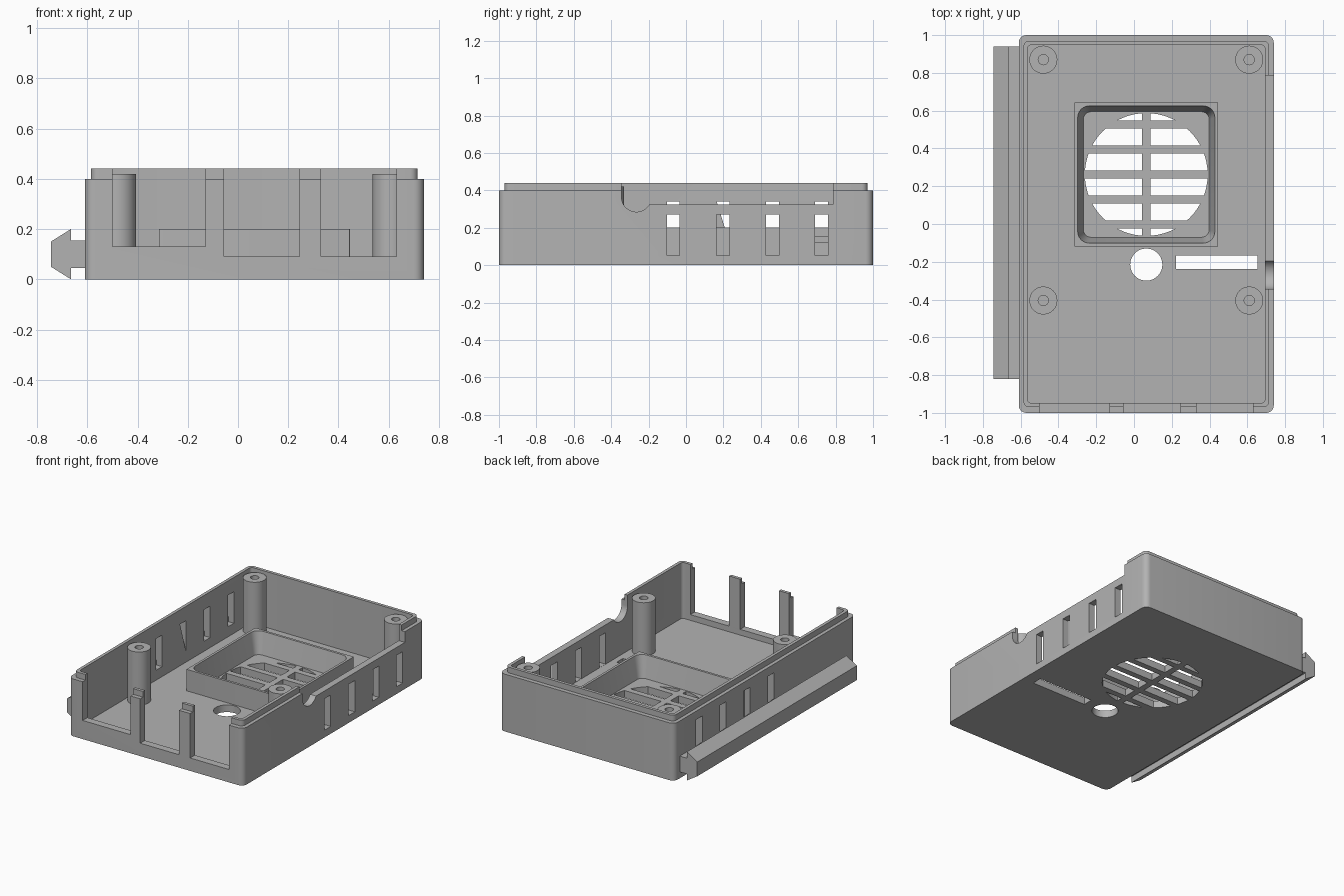
import bpy, bmesh, math

if "Cube" in bpy.data.objects:
    bpy.data.objects.remove(bpy.data.objects["Cube"], do_unlink=True)

grey = bpy.data.materials.new("matte grey plastic")
grey.use_nodes = True
colour = (0.45, 0.45, 0.45, 1)
grey.diffuse_color = colour
grey.node_tree.nodes["Principled BSDF"].inputs["Base Color"].default_value = colour


def make(name, bm):
    bmesh.ops.recalc_face_normals(bm, faces=bm.faces)
    mesh = bpy.data.meshes.new(name)
    bm.to_mesh(mesh)
    bm.free()
    mesh.materials.append(grey)
    ob = bpy.data.objects.new(name, mesh)
    bpy.context.collection.objects.link(ob)
    return ob


def loft(name, rings, closed=False):
    """Skin rings of equal length; cap the ends, or join last to first."""
    bm = bmesh.new()
    loops = [[bm.verts.new(p) for p in ring] for ring in rings]
    pairs = list(zip(loops, loops[1:]))
    if closed:
        pairs.append((loops[-1], loops[0]))
    else:
        bm.faces.new(loops[0])
        bm.faces.new(loops[-1])
    for a, b in pairs:
        for i in range(len(a)):
            j = (i + 1) % len(a)
            bm.faces.new((a[i], a[j], b[j], b[i]))
    return make(name, bm)


def rounded(cx, cy, hx, hy, r, z, seg=6):
    pts = []
    for k, (sx, sy) in enumerate(((1, 1), (-1, 1), (-1, -1), (1, -1))):
        for i in range(seg + 1):
            a = (k + i / seg) * math.pi / 2
            pts.append((cx + sx * (hx - r) + r * math.cos(a),
                        cy + sy * (hy - r) + r * math.sin(a), z))
    return pts


def circle(cx, cy, r, z, n=48):
    return [(cx + r * math.cos(2 * math.pi * i / n),
             cy + r * math.sin(2 * math.pi * i / n), z) for i in range(n)]


def box(name, x, y, z):
    return loft(name, [[(x[0], y[0], h), (x[1], y[0], h),
                        (x[1], y[1], h), (x[0], y[1], h)] for h in z])


def cut(target, cutter):
    mod = target.modifiers.new("cut", "BOOLEAN")
    mod.operation, mod.solver, mod.object = "DIFFERENCE", "EXACT", cutter
    bpy.context.view_layer.objects.active = target
    bpy.ops.object.modifier_apply(modifier=mod.name)
    bpy.data.objects.remove(cutter, do_unlink=True)


FLOOR = 0.05
CX = 0.065

# Tray with stepped lip
tray = loft("case_tray", [
    rounded(CX, 0, 0.675, 1.0, 0.04, 0),
    rounded(CX, 0, 0.675, 1.0, 0.04, 0.4),
    rounded(CX, 0, 0.65, 0.97, 0.03, 0.4),
    rounded(CX, 0, 0.65, 0.97, 0.03, 0.44),
    rounded(CX, 0, 0.628, 0.948, 0.02, 0.44),
    rounded(CX, 0, 0.628, 0.948, 0.02, FLOOR)])

# Front port openings
for x0, x1, z0 in ((-0.5, -0.13, 0.13), (-0.055, 0.245, 0.09), (0.33, 0.63, 0.09)):
    cut(tray, box("port_cutter", (x0, x1), (-1.1, -0.9), (z0, 0.6)))

# Side vents, higher on the rail side
for y in (-0.068, 0.198, 0.463, 0.725):
    for x, z in (((0.67, 0.8), (FLOOR + 0.001, 0.27)), ((-0.7, -0.54), (0.12, 0.34))):
        cut(tray, box("vent_cutter", x, (y - 0.034, y + 0.034), z))

# Lowered left wall with round cable notch
cut(tray, box("wall_cutter", (0.688, 0.8), (-0.265, 0.785), (0.325, 0.6)))
cut(tray, box("notch_top_cutter", (0.688, 0.8), (-0.345, -0.2), (0.365, 0.6)))
cut(tray, loft("notch_cutter", [[(x, -0.265 + b, 0.365 + a) for a, b, _ in
                                 circle(0, 0, 0.08, 0)] for x in (0.688, 0.8)]))

# Floor holes: round, slot and barred fan grille
cut(tray, loft("hole_cutter", [circle(CX, -0.215, 0.085, z) for z in (-0.1, 0.1)]))
cut(tray, box("slot_cutter", (0.222, 0.653), (-0.237, -0.167), (-0.1, 0.1)))
FAN_Y = 0.262
grille = loft("grille_cutter", [circle(CX, FAN_Y, 0.325, z, 64) for z in (-0.1, 0.1)])
cut(grille, box("bar", (CX - 0.022, CX + 0.022), (-0.5, 1), (-0.2, 0.2)))
for i in range(-2, 3):
    y = FAN_Y + i * 0.132
    cut(grille, box("bar", (-0.5, 0.6), (y - 0.021, y + 0.021), (-0.2, 0.2)))
cut(tray, grille)

# Fan frame with tapered inner wall
frame = loft("fan_frame", [
    rounded(CX, FAN_Y, 0.38, 0.38, 0.001, FLOOR - 0.003),
    rounded(CX, FAN_Y, 0.38, 0.38, 0.001, 0.2),
    rounded(CX, FAN_Y, 0.363, 0.363, 0.06, 0.2),
    rounded(CX, FAN_Y, 0.332, 0.332, 0.04, FLOOR - 0.003)], closed=True)

# Screw posts
posts = []
for x in (-0.48, 0.61):
    for y, label in ((-0.405, "front"), (0.87, "back")):
        side = "left" if x > 0 else "right"
        posts.append(loft(f"{label}_{side}_screw_post", [
            circle(x, y, 0.074, FLOOR - 0.003), circle(x, y, 0.074, 0.42),
            circle(x, y, 0.027, 0.42), circle(x, y, 0.027, FLOOR + 0.01)]))

# Arrow-shaped mounting rail
half = [(-0.605, 0.055), (-0.665, 0.055), (-0.665, 0.1), (-0.745, 0.05)]
profile = [(x, 0.1 + h) for x, h in half] + [(x, 0.1 - h) for x, h in reversed(half)]
loft("mounting_rail", [[(x, y, z) for x, z in profile] for y in (-0.82, 0.94)])

# Triangular web inside one vent
loft("vent_web", [[(x, 0.164, 0.12), (x, 0.164, 0.34), (x, 0.232, 0.12)]
                  for x in (-0.567, -0.563)])

# Smooth the round surfaces
bpy.ops.object.select_all(action="DESELECT")
for ob in [tray, frame] + posts:
    ob.select_set(True)
    bpy.context.view_layer.objects.active = ob
bpy.ops.object.shade_smooth_by_angle(angle=math.radians(30))
